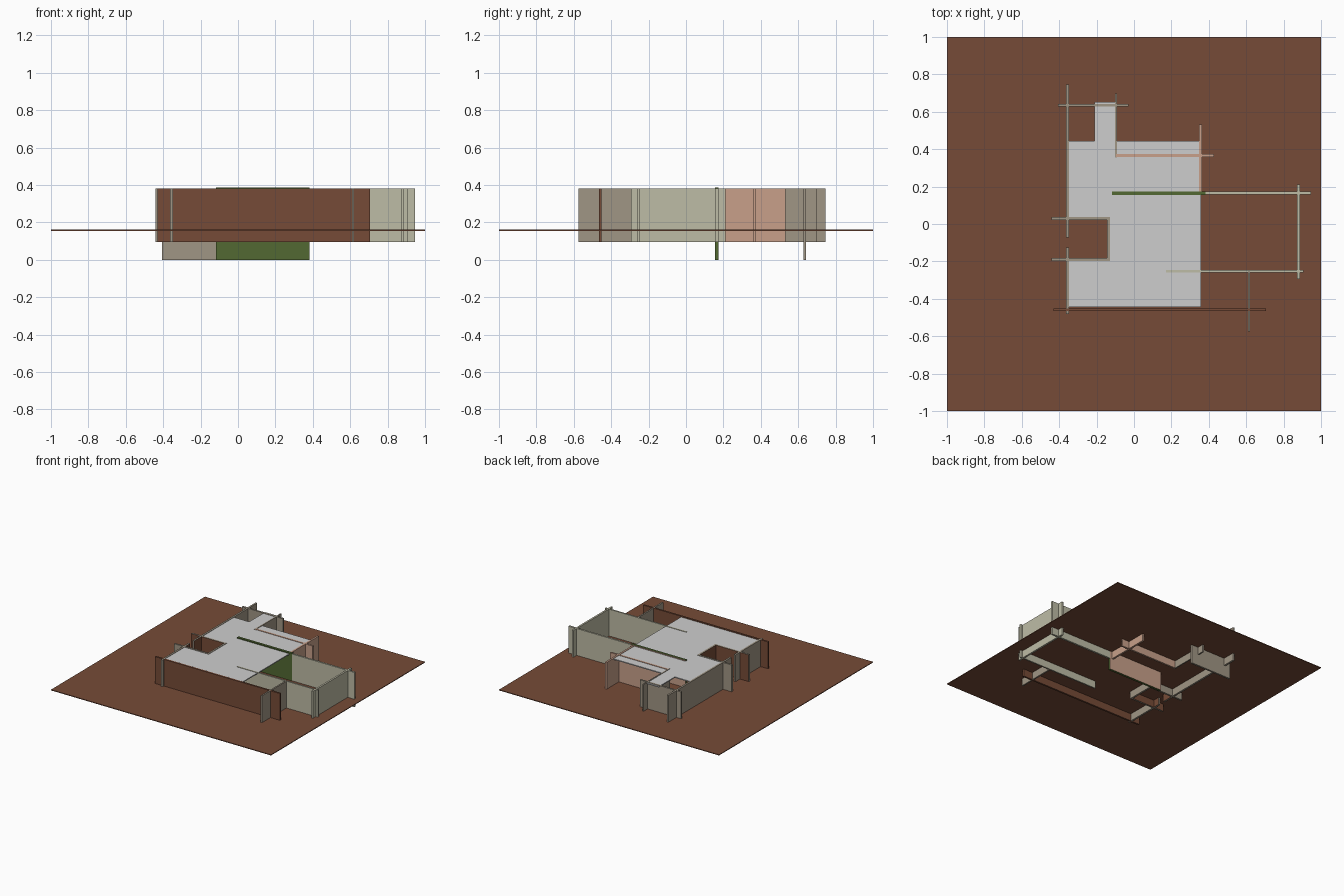
import bpy, bmesh

if "Cube" in bpy.data.objects:
    bpy.data.objects.remove(bpy.data.objects["Cube"])


def material(name, r, g, b):
    """Flat colour given as 0-255 display values, stored linear."""
    def lin(c):
        c /= 255
        return c / 12.92 if c <= 0.04045 else ((c + 0.055) / 1.055) ** 2.4
    m = bpy.data.materials.new(name)
    m.diffuse_color = (lin(r), lin(g), lin(b), 1)
    m.use_nodes = True
    m.node_tree.nodes["Principled BSDF"].inputs["Base Color"].default_value = m.diffuse_color
    return m


BROWN = material("earth_brown", 118, 75, 55)
KHAKI = material("pale_khaki", 190, 188, 166)
TAN = material("grey_tan", 160, 150, 133)
GREEN = material("moss_green", 82, 104, 50)
PINK = material("clay_pink", 200, 160, 138)
WHITE = material("roof_white", 206, 206, 206)

LOW, TOP = 0.095, 0.381      # usual wall foot and wall top
T = 0.015                    # wall thickness


def block(name, x0, x1, y0, y1, z0, z1, mat, side=None, side_mat=None):
    """Box; faces whose normal matches `side` get a second colour."""
    bm = bmesh.new()
    bmesh.ops.create_cube(bm, size=1)
    for v in bm.verts:
        v.co = (x0 if v.co.x < 0 else x1,
                y0 if v.co.y < 0 else y1,
                z0 if v.co.z < 0 else z1)
    bm.normal_update()
    if side:
        for f in bm.faces:
            if sum(a * b for a, b in zip(f.normal, side)) > 0.9:
                f.material_index = 1
    me = bpy.data.meshes.new(name)
    bm.to_mesh(me)
    bm.free()
    me.materials.append(mat)
    if side_mat:
        me.materials.append(side_mat)
    ob = bpy.data.objects.new(name, me)
    bpy.context.collection.objects.link(ob)
    return ob


def wall_x(name, y, x0, x1, mat, z0=LOW, z1=TOP, t=T, **kw):
    """Wall running along x."""
    return block(name, x0, x1, y - t / 2, y + t / 2, z0, z1, mat, **kw)


def wall_y(name, x, y0, y1, mat, z0=LOW, z1=TOP, t=T, **kw):
    """Wall running along y."""
    return block(name, x - t / 2, x + t / 2, y0, y1, z0, z1, mat, **kw)


# Site plane
block("site_ground", -1, 1, -1, 1, 0.155, 0.161, BROWN)

# Outer walls
wall_x("front_wall", -0.458, -0.43, 0.706, BROWN)
wall_y("front_buttress_wall", 0.615, -0.575, -0.25, TAN, t=0.012)
wall_x("yard_front_wall", -0.252, 0.17, 0.907, KHAKI, t=0.012)
wall_y("yard_right_wall", 0.88, -0.295, 0.212, KHAKI)
wall_x("yard_back_wall", 0.165, 0.38, 0.947, KHAKI)
wall_y("right_back_wall", 0.355, 0.17, 0.532, PINK)
wall_x("back_wall", 0.367, -0.095, 0.427, PINK)
wall_y("passage_wall", -0.096, 0.355, 0.697, TAN, t=0.01)
wall_x("passage_end_wall", 0.635, -0.405, -0.03, TAN, z0=0)

# Central wall: deep, green with a pink back
wall_x("central_wall", 0.165, -0.118, 0.382, GREEN, z0=0, z1=0.386, t=0.02,
       side=(0, 1, 0), side_mat=PINK)

# Left wall, broken by a gateway into the court
for i, (y0, y1) in enumerate([(-0.48, -0.182), (0.022, 0.745)]):
    wall_y(f"left_wall_{i + 1}", -0.355, y0, y1, TAN)
for i, (y0, y1) in enumerate([(-0.182, -0.125), (-0.072, 0.022)]):
    wall_y(f"left_court_wall_{i + 1}", -0.355, y0, y1, TAN,
           side=(1, 0, 0), side_mat=BROWN)

# Court walls, brown on the faces looking into the court
wall_x("court_back_wall", 0.03, -0.442, -0.128, TAN,
       side=(0, -1, 0), side_mat=BROWN)
wall_x("court_front_wall", -0.19, -0.442, -0.128, TAN,
       side=(0, 1, 0), side_mat=BROWN)
wall_y("court_right_wall", -0.136, -0.183, 0.023, TAN,
       side=(-1, 0, 0), side_mat=BROWN)

# Roof plates laid round the open court, plus the passage roof
roof = [(-0.352, 0.357, -0.445, -0.19), (-0.136, 0.357, -0.19, 0.03),
        (-0.352, 0.357, 0.03, 0.445), (-0.21, -0.096, 0.445, 0.653)]
for i, (x0, x1, y0, y1) in enumerate(roof):
    block(f"roof_plate_{i + 1}", x0, x1, y0, y1, 0.37, 0.378, WHITE)
